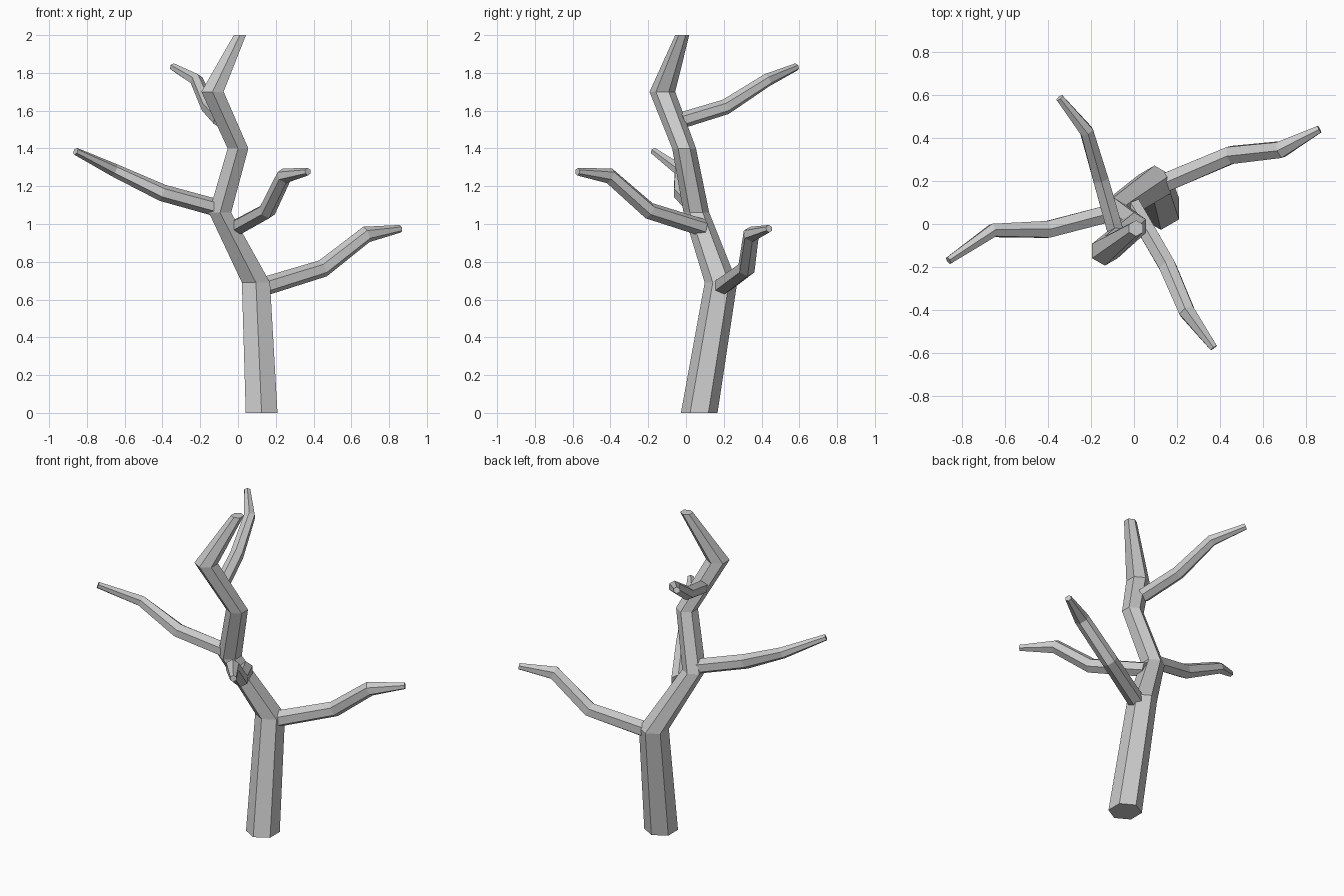
import bpy, bmesh, math
from mathutils import Vector

SIDES = 6

cube = bpy.data.objects.get("Cube")
if cube:
    bpy.data.objects.remove(cube, do_unlink=True)

bark = bpy.data.materials.new("grey bark")
bark.use_nodes = True
colour = (0.6, 0.6, 0.6, 1)
bark.diffuse_color = colour
bark.node_tree.nodes["Principled BSDF"].inputs["Base Color"].default_value = colour


def limb(name, path, level_rings=False):
    """Capped six-sided tube through (x, y, z, radius) points."""
    pts = [Vector(p[:3]) for p in path]
    bm = bmesh.new()
    rings = []
    for i, p in enumerate(pts):
        if level_rings:
            side, up = Vector((1, 0, 0)), Vector((0, 1, 0))
        else:
            # Ring mitred between neighbouring segments, one corner on top
            before = (p - pts[max(i - 1, 0)]).normalized()
            after = (pts[min(i + 1, len(pts) - 1)] - p).normalized()
            along = (before + after).normalized()
            side = along.cross(Vector((0, 0, 1))).normalized()
            up = side.cross(along)
        ring = []
        for k in range(SIDES):
            a = math.tau * k / SIDES
            ring.append(bm.verts.new(p + path[i][3] * (up * math.cos(a) + side * math.sin(a))))
        rings.append(ring)
    for low, high in zip(rings, rings[1:]):
        for k in range(SIDES):
            n = (k + 1) % SIDES
            bm.faces.new((low[k], low[n], high[n], high[k]))
    bm.faces.new(rings[0])
    bm.faces.new(rings[-1])
    bmesh.ops.recalc_face_normals(bm, faces=bm.faces)
    mesh = bpy.data.meshes.new(name)
    bm.to_mesh(mesh)
    bm.free()
    mesh.materials.append(bark)
    obj = bpy.data.objects.new(name, mesh)
    bpy.context.collection.objects.link(obj)


# Crooked trunk with level joints
limb("trunk", [
    (0.125, 0.07, 0, 0.097),
    (0.095, 0.185, 0.69, 0.086),
    (-0.095, 0.055, 1.06, 0.068),
    (0, -0.01, 1.4, 0.063),
    (-0.135, -0.125, 1.7, 0.068),
    (0.01, -0.02, 2, 0.037),
], level_rings=True)

# Four tapering branches
limb("left_branch", [
    (0.14, 0.19, 0.67, 0.05),
    (0.45, 0.32, 0.765, 0.047),
    (0.68, 0.345, 0.945, 0.044),
    (0.86, 0.44, 0.975, 0.02),
])
limb("right_branch", [
    (-0.11, 0.05, 1.085, 0.046),
    (-0.4, -0.025, 1.165, 0.045),
    (-0.655, -0.03, 1.285, 0.035),
    (-0.86, -0.17, 1.385, 0.02),
])
limb("front_branch", [
    (-0.01, 0.09, 0.98, 0.046),
    (0.155, -0.195, 1.07, 0.045),
    (0.245, -0.405, 1.255, 0.042),
    (0.37, -0.575, 1.277, 0.02),
])
limb("back_branch", [
    (-0.09, -0.02, 1.55, 0.043),
    (-0.155, 0.21, 1.62, 0.041),
    (-0.22, 0.43, 1.762, 0.035),
    (-0.345, 0.585, 1.832, 0.02),
])
